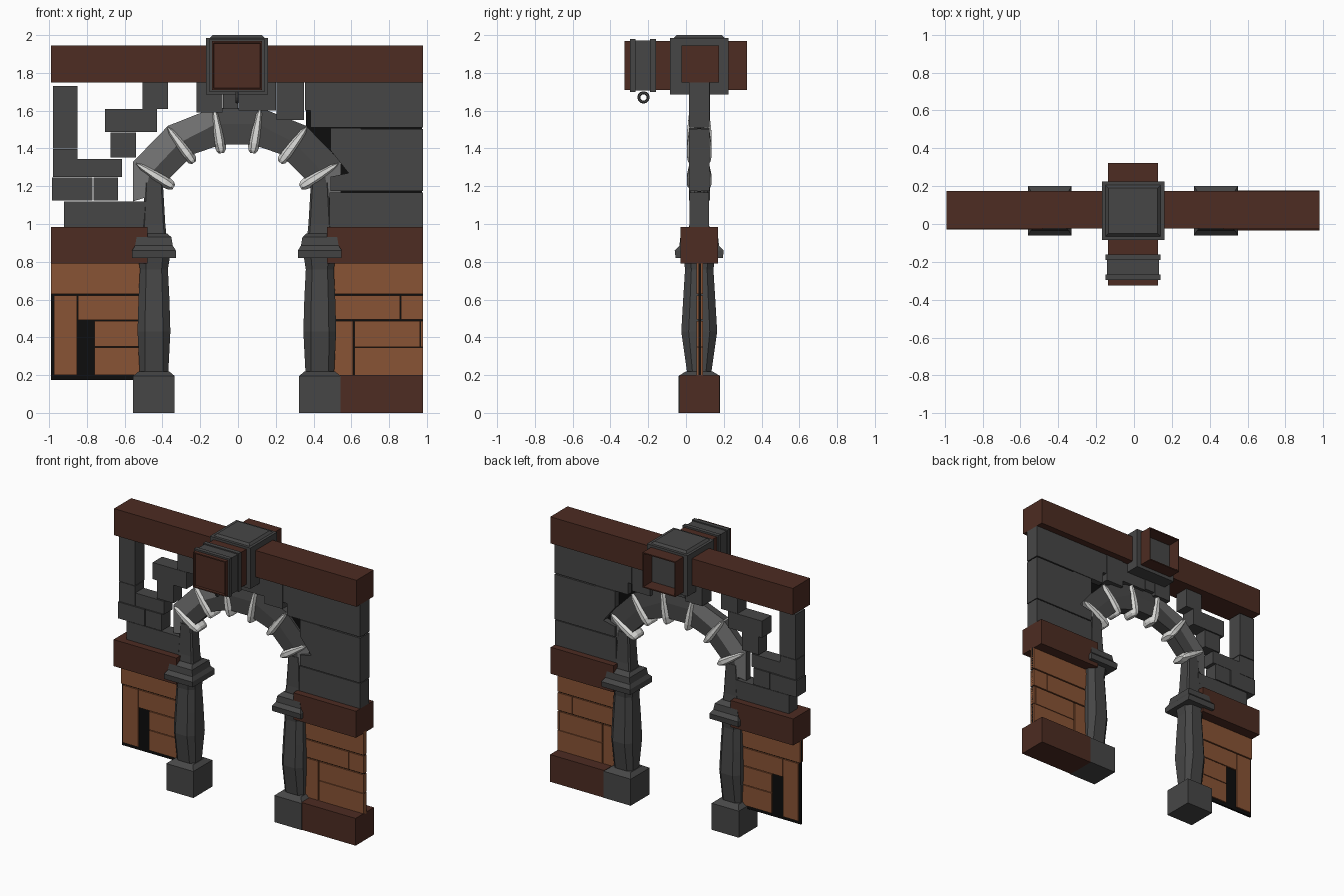
import bpy, bmesh, math
from mathutils import Vector

if "Cube" in bpy.data.objects:
    bpy.data.objects.remove(bpy.data.objects["Cube"])


def material(name, r, g, b):
    m = bpy.data.materials.new(name)
    m.use_nodes = True
    m.diffuse_color = (r, g, b, 1)
    m.node_tree.nodes["Principled BSDF"].inputs["Base Color"].default_value = (r, g, b, 1)
    return m


STONE = material("dark stone", 0.062, 0.062, 0.062)
PALE = material("pale stone", 0.17, 0.17, 0.17)
BEAM = material("dark wood", 0.074, 0.025, 0.016)
BOARD = material("orange wood", 0.25, 0.087, 0.035)
BONE = material("bone white", 0.72, 0.72, 0.70)
BLACK = material("shadow black", 0.004, 0.004, 0.004)
MID = 0.07      # depth centre of the wall
AXIS = -0.005   # centre line of the arch


def finish(name, bm, *mats):
    bmesh.ops.recalc_face_normals(bm, faces=bm.faces)
    me = bpy.data.meshes.new(name)
    bm.to_mesh(me)
    bm.free()
    for m in mats:
        me.materials.append(m)
    ob = bpy.data.objects.new(name, me)
    bpy.context.collection.objects.link(ob)
    return ob


def loft(name, rings, mat):
    """Skin closed rings of points and cap both ends."""
    bm = bmesh.new()
    loops = [[bm.verts.new(p) for p in ring] for ring in rings]
    n = len(loops[0])
    for a, b in zip(loops, loops[1:]):
        for i in range(n):
            j = (i + 1) % n
            bm.faces.new((a[i], a[j], b[j], b[i]))
    bm.faces.new(loops[0])
    bm.faces.new(loops[-1])
    return finish(name, bm, mat)


def slab(name, outline, y0, y1, mat):
    """Prism with an outline in x and z."""
    return loft(name, [[(x, y, z) for x, z in outline] for y in (y0, y1)], mat)


def box(name, x0, x1, z0, z1, y0, y1, mat):
    return slab(name, [(x0, z0), (x1, z0), (x1, z1), (x0, z1)], y0, y1, mat)


def column(name, cx, cy, profile, mat, cut=0.0):
    """Stack of rectangles (z, half width, half depth) with cut corners."""
    rings = []
    for z, hx, hy in profile:
        c = cut * min(hx, hy)
        ring = []
        for sx, sy in ((1, 1), (-1, 1), (-1, -1), (1, -1)):
            pts = [(cx + sx * hx, cy + sy * (hy - c), z), (cx + sx * (hx - c), cy + sy * hy, z)]
            if not cut:
                pts = pts[:1]
            ring += pts if sx == sy else pts[::-1]
        rings.append(ring)
    return loft(name, rings, mat)


# Horizontal beams
box("top_beam", -0.99, 0.98, 1.75, 1.945, -0.025, 0.175, BEAM)
box("left_middle_beam", 0.47, 0.98, 0.79, 0.985, -0.03, 0.17, BEAM)
box("right_middle_beam", -0.99, -0.48, 0.79, 0.985, -0.03, 0.17, BEAM)
box("left_sill_beam", 0.54, 0.98, 0.0, 0.2, -0.035, 0.178, BEAM)

# Stone cap block over the beam crossing
column("cap_block", AXIS, MID, [(1.685, 0.165, 0.155), (1.985, 0.165, 0.155),
       (1.985, 0.145, 0.135), (2.0, 0.13, 0.12)], STONE)

# Cross beam: recessed front end, hollow back end
front = box("cross_beam_front", -0.138, 0.127, 1.71, 1.968, -0.325, -0.08, BEAM)
bm = bmesh.new()
bm.from_mesh(front.data)
face = min(bm.faces, key=lambda f: f.calc_center_median().y)
bmesh.ops.inset_region(bm, faces=[face], thickness=0.012, depth=0)
bmesh.ops.inset_region(bm, faces=[face], thickness=0.004, depth=-0.015)
bm.to_mesh(front.data)
bm.free()
for side, x in (("right", -0.138), ("left", 0.119)):
    box("cross_beam_back_" + side, x, x + 0.008, 1.71, 1.968, 0.22, 0.322, BEAM)
for side, z in (("top", 1.96), ("bottom", 1.71)):
    box("cross_beam_back_" + side, -0.138, 0.127, z, z + 0.008, 0.22, 0.322, BEAM)

# Stone collar and its two bands
box("collar", -0.142, 0.131, 1.706, 1.972, -0.29, -0.165, STONE)
for i, y in enumerate((-0.297, -0.19)):
    box(f"collar_band_{i + 1}", -0.15, 0.139, 1.698, 1.98, y, y + 0.03, STONE)

# Hanging ring
bpy.ops.mesh.primitive_torus_add(location=(AXIS, -0.225, 1.67), rotation=(0, math.pi / 2, 0),
                                 major_radius=0.025, minor_radius=0.008,
                                 major_segments=12, minor_segments=6)
bpy.context.object.name = "hanging_ring"
bpy.context.object.data.materials.append(STONE)

# Pillars
for side, cx in (("right", -0.445), ("left", 0.433)):
    column(side + "_pillar_base", cx, MID, [(0, 0.11, 0.11), (0.195, 0.11, 0.11),
           (0.22, 0.08, 0.07)], STONE)
    column(side + "_pillar_shaft", cx, MID, [(0.2, 0.075, 0.062), (0.43, 0.087, 0.095),
           (0.6, 0.082, 0.085), (0.76, 0.074, 0.075), (0.83, 0.085, 0.085)], STONE, 0.45)
    column(side + "_pillar_capital", cx, MID, [(0.82, 0.116, 0.125), (0.86, 0.116, 0.13),
           (0.885, 0.1, 0.105), (0.93, 0.092, 0.1), (0.95, 0.07, 0.065)], STONE)
    column(side + "_pillar_neck", cx, MID, [(0.94, 0.066, 0.058), (1.0, 0.06, 0.052),
           (1.22, 0.047, 0.045)], STONE, 0.2)

# Arch: each station holds outer, ridge and inner points in x and z
half = [((-0.55, 1.12), (-0.485, 1.14), (-0.395, 1.2)),
        ((-0.55, 1.33), (-0.465, 1.26), (-0.35, 1.25)),
        ((-0.365, 1.52), (-0.305, 1.43), (-0.23, 1.37)),
        ((-0.125, 1.615), (-0.11, 1.53), (-0.085, 1.42))]
stations = half + [tuple((-x, z) for x, z in s) for s in reversed(half)]
rings = []
for outer, ridge, inner in stations:
    section = [(outer, 0.025), (ridge, 0.042), (inner, 0.042)]
    near = [(p[0] + AXIS, MID - d, p[1]) for p, d in section]
    far = [(p[0] + AXIS, MID + d, p[1]) for p, d in reversed(section)]
    rings.append(near + far)
arch = loft("arch", rings, STONE)
arch.data.materials.append(PALE)
for f in arch.data.polygons:
    weathered = f.center.x < -0.22 or f.center.x > 0.45
    chamfer = 0.003 < abs(f.center.y - MID) < 0.038
    if weathered and chamfer:
        f.material_index = 1

# Bone spikes over the arch joints
spikes = [((-0.535, 1.32), (-0.335, 1.195)), ((-0.37, 1.515), (-0.228, 1.325)),
          ((-0.122, 1.615), (-0.082, 1.375))]
swell = [(0, 0.1), (0.15, 0.55), (0.5, 0.92), (0.78, 1), (0.94, 0.75), (1, 0.4)]
for side, sx in (("right", 1), ("left", -1)):
    for i, (a, b) in enumerate(spikes):
        top = Vector((sx * a[0] + AXIS, MID, a[1]))
        tip = Vector((sx * b[0] + AXIS, MID, b[1]))
        across = (tip - top).normalized().cross(Vector((0, 1, 0)))
        rings = []
        for t, r in swell:
            angles = [math.pi * (k + 0.5) / 4 for k in range(8)]
            depth = 0.045 + 0.026 * r
            rings.append([top.lerp(tip, t) + across * (0.036 * r * math.cos(w))
                          + Vector((0, depth * math.sin(w), 0)) for w in angles])
        loft(f"{side}_spike_{i + 1}", rings, BONE)

# Broken stonework on the right, and blocks over the arch
blocks = [(-0.98, -0.85, 1.40, 1.73), (-0.98, -0.85, 1.25, 1.396), (-0.85, -0.615, 1.25, 1.345),
          (-0.985, -0.77, 1.125, 1.246), (-0.766, -0.635, 1.125, 1.246),
          (-0.675, -0.54, 1.352, 1.485), (-0.705, -0.43, 1.488, 1.61),
          (-0.505, -0.37, 1.61, 1.75), (-0.92, -0.48, 0.985, 1.12),
          (-0.22, -0.083, 1.59, 1.75), (-0.08, 0.0, 1.61, 1.75), (0.003, 0.2, 1.6, 1.75),
          (0.203, 0.35, 1.55, 1.75)]
for i, (x0, x1, z0, z1) in enumerate(blocks):
    d = 0.003 * (i % 3)
    box(f"stone_block_{i + 1}", x0, x1, z0, z1, 0.016 + d, 0.126 - d, STONE)

# Sound stonework on the left, with gaps to a black core
slab("stone_course_top", [(0.354, 1.75), (0.354, 1.6), (0.385, 1.6), (0.385, 1.512),
     (0.98, 1.512), (0.98, 1.75)], 0.017, 0.124, STONE)
slab("stone_course_middle", [(0.49, 1.509), (0.49, 1.39), (0.585, 1.27), (0.49, 1.25),
     (0.49, 1.174), (0.98, 1.174), (0.98, 1.504), (0.65, 1.504), (0.65, 1.509)],
     0.017, 0.124, STONE)
box("stone_course_bottom", 0.485, 0.98, 0.985, 1.168, 0.019, 0.122, STONE)
box("upper_core", 0.36, 0.975, 1.33, 1.74, 0.06, 0.08, BLACK)
box("lower_core", 0.5, 0.975, 0.99, 1.34, 0.06, 0.08, BLACK)

# Board panels over thin black cores
box("right_panel_core", -0.99, -0.46, 0.175, 0.8, 0.066, 0.08, BLACK)
box("left_panel_core", 0.46, 0.98, 0.19, 0.8, 0.066, 0.08, BLACK)
boards = [(-0.99, -0.46, 0.63, 0.8), (-0.975, -0.852, 0.2, 0.622), (-0.848, -0.46, 0.492, 0.622),
          (-0.76, -0.46, 0.2, 0.347), (-0.76, -0.46, 0.352, 0.486),
          (0.46, 0.98, 0.63, 0.8), (0.46, 0.858, 0.494, 0.622), (0.862, 0.98, 0.494, 0.622),
          (0.46, 0.61, 0.19, 0.486), (0.618, 0.98, 0.19, 0.346), (0.618, 0.963, 0.35, 0.486),
          (0.967, 0.98, 0.35, 0.486)]
for i, (x0, x1, z0, z1) in enumerate(boards):
    box(f"board_{i + 1}", x0, x1, z0, z1, 0.055, 0.091, BOARD)
